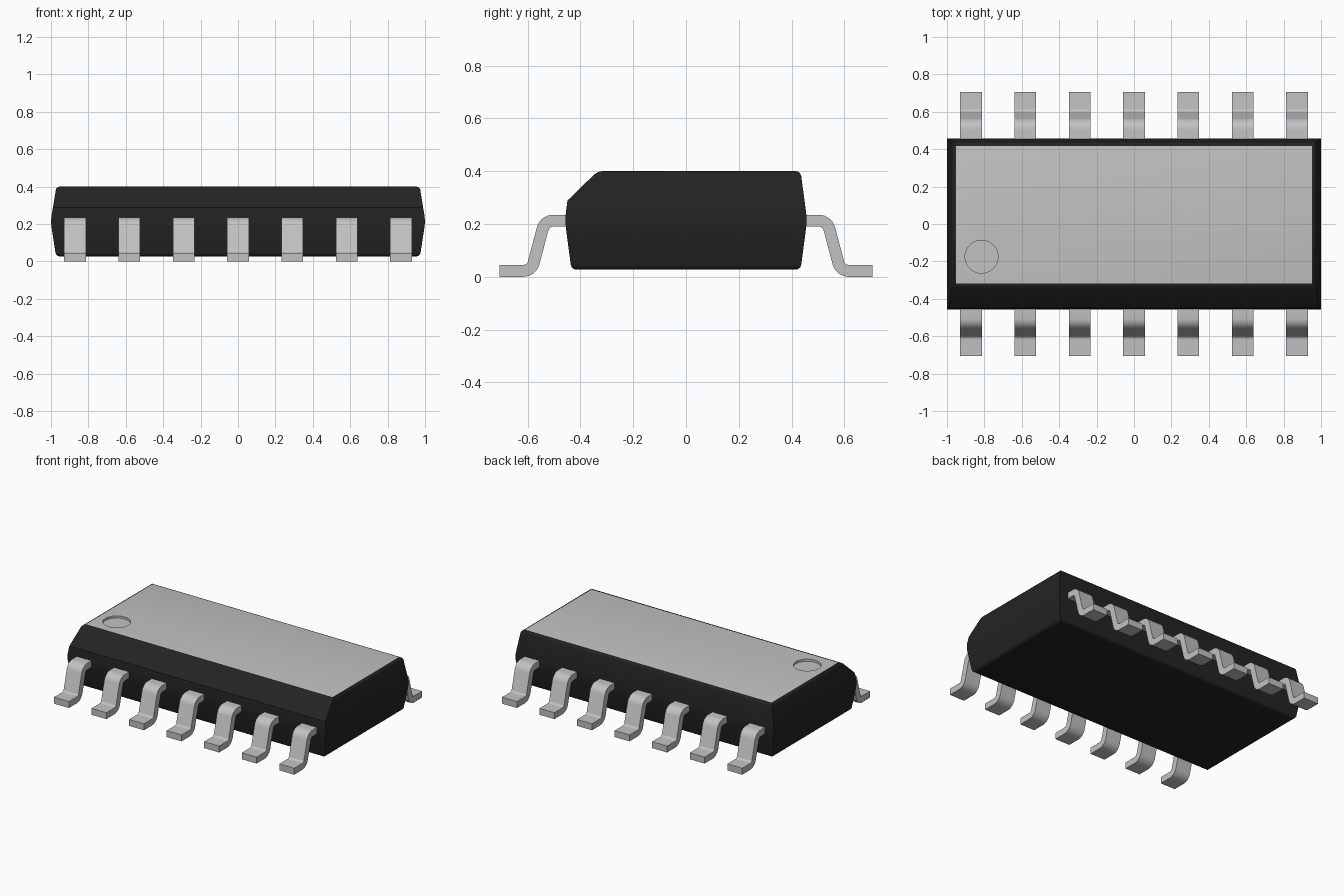
import bpy, bmesh, math
from mathutils import Vector

if "Cube" in bpy.data.objects:
    bpy.data.objects.remove(bpy.data.objects["Cube"])


def material(name, v):
    m = bpy.data.materials.new(name)
    m.diffuse_color = (v, v, v, 1)
    m.use_nodes = True
    m.node_tree.nodes["Principled BSDF"].inputs["Base Color"].default_value = m.diffuse_color
    return m


BLACK = material("black plastic", 0.017)
GREY = material("light grey", 0.54)
DOT = Vector((-0.815, -0.175))


def make_object(name, bm, mats):
    bmesh.ops.recalc_face_normals(bm, faces=bm.faces)
    me = bpy.data.meshes.new(name)
    bm.to_mesh(me)
    bm.free()
    ob = bpy.data.objects.new(name, me)
    bpy.context.collection.objects.link(ob)
    for m in mats:
        me.materials.append(m)
    return ob


def smooth(ob, angle):
    bpy.ops.object.select_all(action='DESELECT')
    bpy.context.view_layer.objects.active = ob
    ob.select_set(True)
    bpy.ops.object.shade_smooth_by_angle(angle=math.radians(angle))


# Body: three stacked rectangles, widest at the waist
LOW, WAIST, TOP = 0.027, 0.215, 0.40
bm = bmesh.new()
rings = []
for hx, hy, z in ((0.973, 0.434, LOW), (1.002, 0.459, WAIST), (0.971, 0.434, TOP)):
    rings.append([bm.verts.new((sx * hx, sy * hy, z))
                  for sx, sy in ((-1, -1), (1, -1), (1, 1), (-1, 1))])
for a, b in zip(rings, rings[1:]):
    for i in range(4):
        j = (i + 1) % 4
        bm.faces.new((a[i], a[j], b[j], b[i]))
bm.faces.new(rings[0][::-1])
bm.faces.new(rings[2])

# Long chamfer on the front top edge
cut = bmesh.ops.bisect_plane(bm, geom=bm.verts[:] + bm.edges[:] + bm.faces[:],
                             plane_co=(0, -0.335, TOP), plane_no=(0, -0.11, 0.113),
                             clear_outer=True)
bmesh.ops.holes_fill(bm, edges=[e for e in bm.edges if e.is_boundary], sides=0)

# Rounded rims and a softened waist
for level, width in ((TOP, 0.018), (LOW, 0.018), (WAIST, 0.03)):
    rim = [e for e in bm.edges if all(abs(v.co.z - level) < 1e-4 for v in e.verts)]
    bmesh.ops.bevel(bm, geom=rim, offset=width, segments=3, profile=0.5, affect='EDGES')
body = make_object("body", bm, (BLACK, GREY))

# Round recess marking the first pin
bm = bmesh.new()
bmesh.ops.create_cone(bm, cap_ends=True, segments=48, radius1=0.088, radius2=0.088, depth=0.1)
bmesh.ops.translate(bm, verts=bm.verts, vec=(DOT.x, DOT.y, TOP + 0.035))
cutter = make_object("recess_cutter", bm, (BLACK, GREY))
cutter.hide_render = True
mod = body.modifiers.new("recess", 'BOOLEAN')
mod.operation = 'DIFFERENCE'
mod.solver = 'EXACT'
mod.object = cutter
bpy.context.view_layer.objects.active = body
bpy.ops.object.modifier_apply(modifier=mod.name)
bpy.data.objects.remove(cutter)

# Grey top face and recess, black elsewhere
for p in body.data.polygons:
    in_dot = p.center.z > 0.37 and (p.center.xy - DOT).length < 0.095
    p.material_index = int(in_dot or (p.normal.z > 0.999 and p.center.z > 0.37))
smooth(body, 20)


def rounded_path(pts, r, steps=7):
    """Polyline with its inner corners replaced by arcs; returns (point, tangent)."""
    pts = [Vector(p) for p in pts]
    out = [(pts[0], (pts[1] - pts[0]).normalized())]
    for a, b, c in zip(pts, pts[1:], pts[2:]):
        d1, d2 = (b - a).normalized(), (c - b).normalized()
        turn = d1.angle_signed(d2)
        side = 1 if d1.x * d2.y - d1.y * d2.x > 0 else -1
        ang = abs(turn)
        start = b - d1 * r * math.tan(ang / 2)
        n = Vector((-d1.y, d1.x)) * side
        for i in range(steps + 1):
            t = ang * i / steps
            out.append((start + d1 * r * math.sin(t) + n * r * (1 - math.cos(t)),
                        d1 * math.cos(t) + n * math.sin(t)))
    out.append((pts[-1], (pts[-1] - pts[-2]).normalized()))
    return out


# Gull-wing pins: bent strip profile in y-z, swept across x
path = rounded_path([(0.42, 0.2125), (0.535, 0.2125), (0.585, 0.0225), (0.706, 0.0225)], 0.041)
HALF_T, HALF_W, PITCH = 0.0225, 0.0575, 0.2905


def make_pin(name, x, side):
    bm = bmesh.new()
    rows = []
    for p, t in path:
        n = Vector((-t.y, t.x)) * HALF_T
        rows.append([bm.verts.new((x + w * HALF_W, side * (p.x + s * n.x), p.y + s * n.y))
                     for w, s in ((-1, -1), (1, -1), (1, 1), (-1, 1))])
    for a, b in zip(rows, rows[1:]):
        for i in range(4):
            j = (i + 1) % 4
            bm.faces.new((a[i], a[j], b[j], b[i]))
    bm.faces.new(rows[0])
    bm.faces.new(rows[-1])
    smooth(make_object(name, bm, (GREY,)), 30)


for i in range(7):
    for side, label in ((-1, "front"), (1, "back")):
        make_pin(f"{label}_pin_{i + 1}", (i - 3) * PITCH, side)
